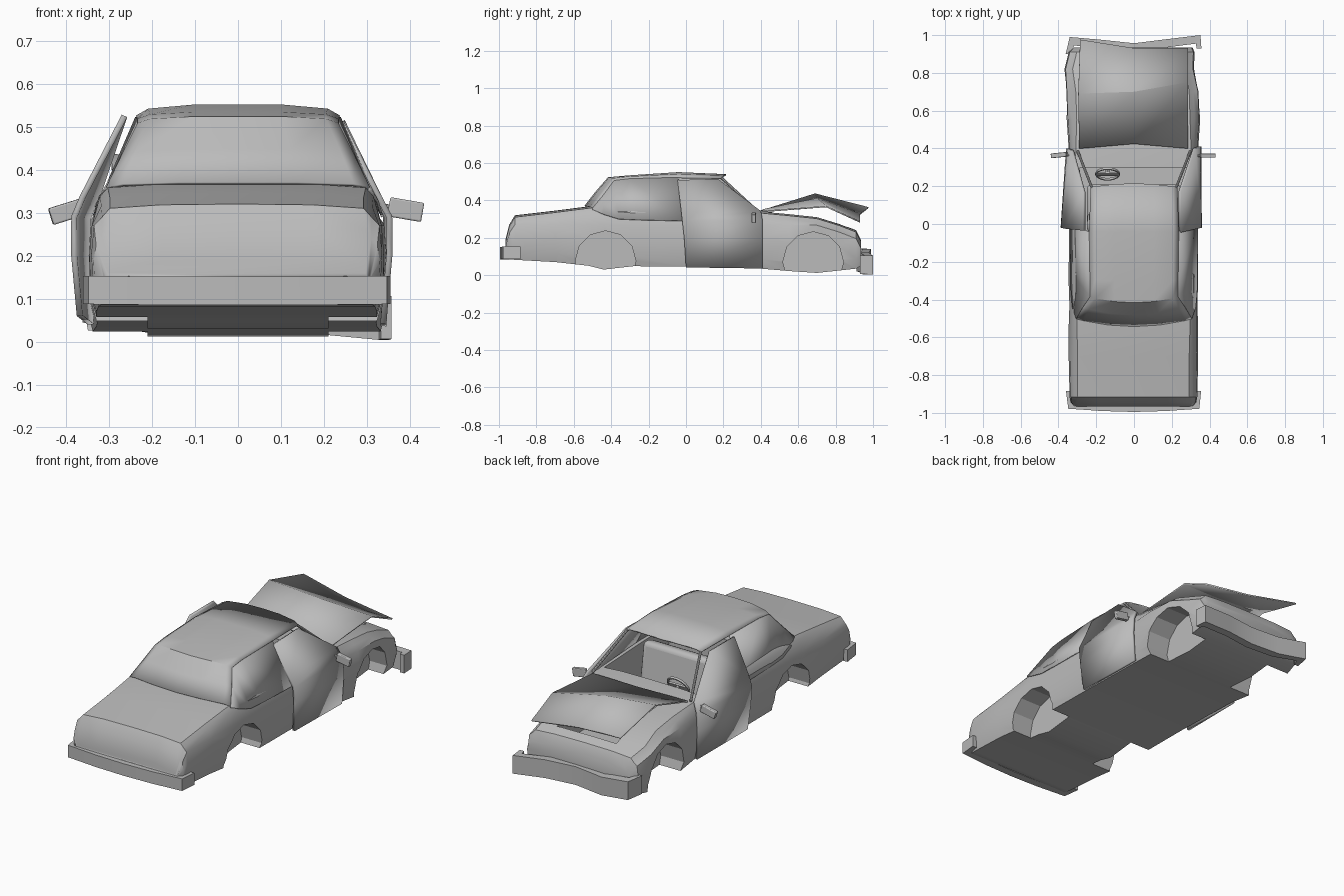
import bpy, bmesh, math
from mathutils import Vector

cube = bpy.data.objects.get("Cube")
if cube:
    bpy.data.objects.remove(cube, do_unlink=True)

grey = bpy.data.materials.new("primer_grey")
grey.use_nodes = True
COLOUR = (0.5, 0.5, 0.5, 1)
grey.diffuse_color = COLOUR
grey.node_tree.nodes["Principled BSDF"].inputs["Base Color"].default_value = COLOUR


def make(name, verts, faces, thick=0, angle=30):
    """Mesh part, optionally a thin sheet, shaded smooth below an angle."""
    mesh = bpy.data.meshes.new(name)
    mesh.from_pydata(verts, [], faces)
    bm = bmesh.new()
    bm.from_mesh(mesh)
    bmesh.ops.remove_doubles(bm, verts=bm.verts, dist=0.0005)
    bmesh.ops.recalc_face_normals(bm, faces=bm.faces)
    bm.to_mesh(mesh)
    bm.free()
    mesh.materials.append(grey)
    obj = bpy.data.objects.new(name, mesh)
    bpy.context.collection.objects.link(obj)
    if thick:
        sheet = obj.modifiers.new("sheet", "SOLIDIFY")
        sheet.thickness = thick
        sheet.offset = 0
    smooth(obj, angle)
    return obj


def smooth(obj, angle=30):
    bpy.ops.object.select_all(action="DESELECT")
    obj.select_set(True)
    bpy.context.view_layer.objects.active = obj
    bpy.ops.object.shade_smooth_by_angle(angle=math.radians(angle))


def grid(rows, closed=False):
    """Vertices and quads joining equal rows of points."""
    n = len(rows[0])
    last = n if closed else n - 1
    faces = [(r * n + c, r * n + (c + 1) % n, (r + 1) * n + (c + 1) % n, (r + 1) * n + c)
             for r in range(len(rows) - 1) for c in range(last)]
    return [p for row in rows for p in row], faces


def loft(name, rows, **kw):
    verts, faces = grid(rows, True)
    n = len(rows[0])
    faces += [tuple(range(n)), tuple(range(len(verts) - n, len(verts)))]
    return make(name, verts, faces, **kw)


def box(name, centre, size, rot=(0, 0, 0), bevel=0):
    bpy.ops.mesh.primitive_cube_add(size=1, location=centre, rotation=rot)
    obj = bpy.context.object
    obj.name = name
    obj.scale = size
    bpy.ops.object.transform_apply(location=False, rotation=False, scale=True)
    obj.data.materials.append(grey)
    if bevel:
        mod = obj.modifiers.new("round", "BEVEL")
        mod.width, mod.segments = bevel, 3
        smooth(obj)
    return obj


def rod(name, start, end, radius):
    a, b = Vector(start), Vector(end)
    bpy.ops.mesh.primitive_cylinder_add(vertices=8, radius=radius, depth=(b - a).length,
                                        location=(a + b) / 2)
    obj = bpy.context.object
    obj.name = name
    obj.rotation_euler = (b - a).to_track_quat("Z", "Y").to_euler()
    obj.data.materials.append(grey)
    smooth(obj)


# Lower body: y, floor height, half width, top height, top half width, sideways shift
stations = [
    (-0.965, 0.10, 0.31, 0.19, 0.29, 0),
    (-0.945, 0.085, 0.33, 0.27, 0.30, 0),
    (-0.915, 0.082, 0.335, 0.32, 0.295, 0),
    (-0.7, 0.07, 0.34, 0.345, 0.295, 0),
    (-0.52, 0.05, 0.34, 0.368, 0.30, 0),
    (-0.44, 0.03, 0.34, 0.37, 0.30, 0),
    (-0.28, 0.048, 0.34, 0.368, 0.305, 0),
    (0.0, 0.045, 0.338, 0.36, 0.31, 0),
    (0.4, 0.035, 0.34, 0.342, 0.305, 0),
    (0.55, 0.022, 0.35, 0.328, 0.30, 0),
    (0.7, 0.012, 0.35, 0.312, 0.30, -0.005),
    (0.82, 0.025, 0.34, 0.275, 0.30, -0.022),
    (0.91, 0.035, 0.33, 0.24, 0.29, -0.01),
    (0.935, 0.05, 0.31, 0.19, 0.28, 0),
]
rings = []
for y, zb, w, zt, wt, dx in stations:
    zs = min(0.27, zt - 0.045)
    half = [(w * 0.96, zb), (w, zb + 0.05), (w + 0.003, (zb + zs) / 2 + 0.03), (w - 0.003, zs),
            (w * 0.45 + wt * 0.55, zt - 0.03), (wt, zt - 0.01), (wt * 0.6, zt - 0.002)]
    ring = half + [(0, zt)] + [(-x, z) for x, z in reversed(half)]
    rings.append([(x + dx - 0.003, y, z) for x, z in ring])
body = loft("lower_body", rings, angle=35)

# Openings: wheel arches, cockpit and engine bay
cutters = []
for side in (-1, 1):
    for y, z in ((-0.43, 0.075), (0.68, 0.07)):
        bpy.ops.mesh.primitive_cylinder_add(vertices=12, radius=0.162, depth=0.3,
                                            location=(side * 0.36, y, z))
        arch = bpy.context.object
        arch.rotation_euler = (0, math.pi / 2, 0)
        arch.name = "wheel_arch_cutter"
        cutters.append(arch)
cutters.append(box("cockpit_cutter", (0, 0.02, 0.34), (0.57, 0.56, 0.5)))
cutters.append(box("engine_bay_cutter", (0, 0.66, 0.35), (0.36, 0.4, 0.4)))
for cutter in cutters:
    cutter.hide_render = True
    cutter.hide_set(True)
    cut = body.modifiers.new("opening", "BOOLEAN")
    cut.operation = "DIFFERENCE"
    cut.solver = "EXACT"
    cut.object = cutter

# Cabin shell: rear window and roof as one sheet, with side quarters
spread = (-1, -0.88, -0.45, 0, 0.45, 0.88, 1)


def roof_row(w, y_side, y_mid, z_side, z_mid):
    row = []
    for s in spread:
        k = 1 - s * s
        drop = 1 - abs(s) ** 8
        row.append((s * w, y_side + (y_mid - y_side) * k, z_side + (z_mid - z_side) * drop))
    return row


roof_rows = [roof_row(0.305, -0.50, -0.54, 0.357, 0.368),
             roof_row(0.27, -0.44, -0.48, 0.43, 0.445),
             roof_row(0.232, -0.385, -0.415, 0.505, 0.52),
             roof_row(0.232, -0.3, -0.3, 0.515, 0.53),
             roof_row(0.236, -0.04, -0.04, 0.522, 0.547),
             roof_row(0.228, 0.195, 0.215, 0.518, 0.536)]
make("roof_and_rear_window", *grid(roof_rows), thick=0.008, angle=40)
for side, label in ((-1, "right"), (1, "left")):
    upper = [row[-1 if side > 0 else 0] for row in roof_rows[:5]]
    lower = [(side * x, y, z) for x, y, z in
             ((0.305, -0.5, 0.35), (0.325, -0.44, 0.325), (0.332, -0.36, 0.30),
              (0.334, -0.25, 0.295), (0.336, -0.01, 0.29))]
    make("rear_quarter_" + label, *grid([upper, lower]), thick=0.006, angle=40)
    rod("windscreen_pillar_" + label, (side * 0.222, 0.19, 0.52),
        (side * 0.298, 0.385, 0.34), 0.007)

# Doors, the far one hanging open
left_door = [[(0.338, 0.0, 0.042), (0.338, 0.41, 0.036)],
             [(0.352, -0.01, 0.2), (0.35, 0.41, 0.2)],
             [(0.352, -0.02, 0.29), (0.344, 0.41, 0.29)],
             [(0.328, -0.025, 0.335), (0.318, 0.4, 0.34)],
             [(0.242, -0.045, 0.505), (0.242, 0.17, 0.512)]]
right_door = [[(-0.368, 0.0, 0.06), (-0.342, 0.40, 0.04)],
              [(-0.381, -0.01, 0.2), (-0.353, 0.40, 0.2)],
              [(-0.381, -0.02, 0.29), (-0.348, 0.40, 0.29)],
              [(-0.362, -0.025, 0.335), (-0.325, 0.39, 0.345)],
              [(-0.264, -0.035, 0.525), (-0.264, 0.17, 0.525)]]
make("left_door", *grid(left_door), thick=0.014)
make("right_door", *grid(right_door), thick=0.014)

# Buckled bonnet, lifted on one side
bonnet = [[(-0.29, 0.40, 0.342), (0, 0.425, 0.352), (0.285, 0.40, 0.34)],
          [(-0.295, 0.69, 0.433), (0, 0.70, 0.408), (0.285, 0.75, 0.367)],
          [(-0.285, 0.975, 0.36), (0, 0.93, 0.325), (0.285, 0.93, 0.285)]]
make("bonnet", *grid(bonnet), thick=0.008, angle=20)


# Bumpers: a bar swept along outer points of x, y, base height
def bumper(name, path, height, sign):
    rows = []
    for i, (x, y, z) in enumerate(path):
        end = i in (0, len(path) - 1)
        ix, iy = x * 0.93, y if end else y - sign * 0.045
        rows.append([(x, y, z), (x, y, z + height), (ix, iy, z + height), (ix, iy, z)])
    loft(name, rows)


bumper("rear_bumper", [(-0.36, -0.885, 0.087), (-0.348, -0.978, 0.087), (-0.17, -0.99, 0.085),
                       (0, -0.995, 0.085), (0.17, -0.99, 0.085), (0.346, -0.978, 0.087),
                       (0.355, -0.885, 0.087)], 0.066, -1)
bumper("front_bumper", [(-0.362, 0.90, 0.045), (-0.34, 0.99, 0.04), (-0.17, 0.975, 0.015),
                        (0, 0.957, 0.02), (0.17, 0.978, 0.02), (0.352, 1.0, 0.004),
                        (0.357, 0.93, 0.006)], 0.1, 1)

# Door mirrors
box("left_mirror", (0.39, 0.362, 0.307), (0.08, 0.022, 0.045), (0, 0.17, 0), 0.004)
rod("left_mirror_stalk", (0.325, 0.362, 0.318), (0.365, 0.362, 0.31), 0.006)
box("right_mirror", (-0.395, 0.365, 0.303), (0.085, 0.025, 0.04), (0, -0.3, 0.1), 0.004)
rod("right_mirror_stalk", (-0.325, 0.365, 0.32), (-0.37, 0.365, 0.315), 0.006)

# Bench seat and steering wheel
box("seat_back", (0, 0.01, 0.24), (0.5, 0.07, 0.29), (0.15, 0, 0), 0.025)
box("seat_cushion", (0, 0.11, 0.13), (0.5, 0.2, 0.1), (0, 0, 0), 0.025)
tilt = math.radians(62)
hub = (-0.14, 0.265, 0.335)
bpy.ops.mesh.primitive_torus_add(major_segments=20, minor_segments=6, major_radius=0.06,
                                 minor_radius=0.007, location=hub, rotation=(tilt, 0, 0))
wheel = bpy.context.object
wheel.name = "steering_wheel"
wheel.data.materials.append(grey)
smooth(wheel, 60)
box("steering_wheel_spoke", hub, (0.11, 0.025, 0.01), (tilt, 0, 0))
rod("steering_column", hub, (-0.14, 0.33, 0.3), 0.01)
